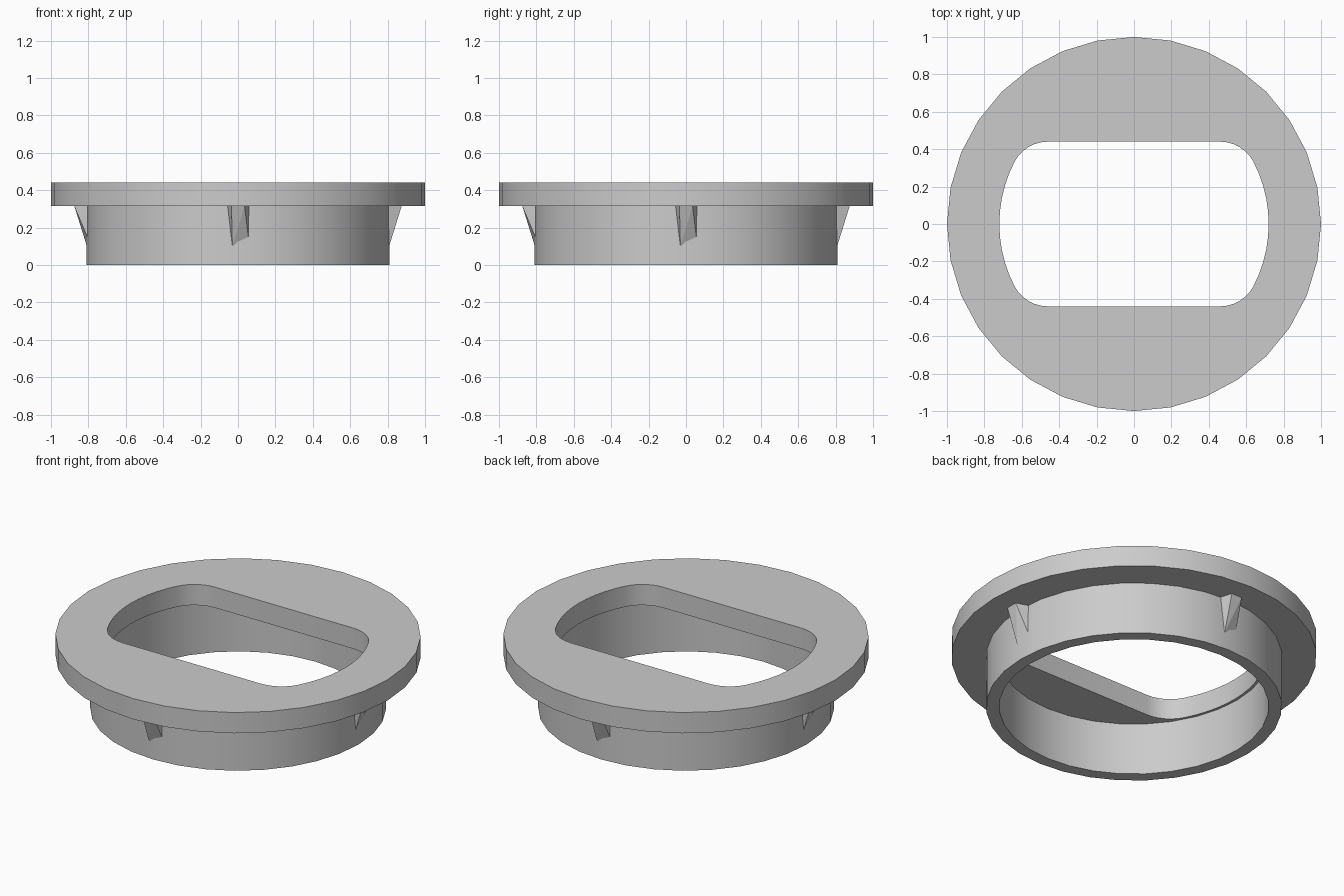
import bpy, bmesh
from math import sin, cos, pi, atan2, sqrt
from mathutils import Matrix

cube = bpy.data.objects.get("Cube")
if cube:
    bpy.data.objects.remove(cube, do_unlink=True)

SIDES = 32
FLANGE_Z, TOP_Z = 0.315, 0.44
SKIRT_R, BORE_R = 0.81, 0.738

grey = bpy.data.materials.new("light grey plastic")
grey.use_nodes = True
grey.diffuse_color = (0.6, 0.6, 0.6, 1)
grey.node_tree.nodes["Principled BSDF"].inputs["Base Color"].default_value = (0.6, 0.6, 0.6, 1)


def arc(cx, cy, r, start, end, steps):
    return [(cx + r * cos(start + (end - start) * i / steps),
             cy + r * sin(start + (end - start) * i / steps)) for i in range(steps + 1)]


def circle(r):
    return arc(0, 0, r, 0, 2 * pi, SIDES)[:-1]


def finish(name, bm, smooth=True):
    bmesh.ops.recalc_face_normals(bm, faces=bm.faces)
    mesh = bpy.data.meshes.new(name)
    bm.to_mesh(mesh)
    bm.free()
    mesh.materials.append(grey)
    obj = bpy.data.objects.new(name, mesh)
    bpy.context.collection.objects.link(obj)
    bpy.ops.object.select_all(action='DESELECT')
    obj.select_set(True)
    bpy.context.view_layer.objects.active = obj
    if smooth:
        bpy.ops.object.shade_smooth_by_angle(angle=pi / 6)
    return obj


def holed_plate(name, outer, inner, z0, z1):
    """Extrude the area between two closed outlines."""
    bm = bmesh.new()
    for loop in (outer, inner):
        verts = [bm.verts.new((x, y, z0)) for x, y in loop]
        for a, b in zip(verts, verts[1:] + verts[:1]):
            bm.edges.new((a, b))
    bmesh.ops.triangle_fill(bm, edges=bm.edges[:], use_beauty=True)
    bmesh.ops.dissolve_limit(bm, angle_limit=0.01, verts=[], edges=bm.edges[:])
    ext = bmesh.ops.extrude_face_region(bm, geom=bm.faces[:], use_keep_orig=True)
    moved = [g for g in ext["geom"] if isinstance(g, bmesh.types.BMVert)]
    bmesh.ops.translate(bm, verts=moved, vec=(0, 0, z1 - z0))
    bmesh.ops.triangulate(bm, faces=[f for f in bm.faces if len(f.verts) > 4])
    return finish(name, bm)


# Opening: a circle cut by two flats, with filleted corners
R, FLAT, FILLET = 0.72, 0.44, 0.2
fy = FLAT - FILLET
fx = sqrt((R - FILLET) ** 2 - fy ** 2)
t = atan2(fy, fx)
right_half = (arc(fx, -fy, FILLET, -pi / 2, -t, 6)[:-1]
              + arc(0, 0, R, -t, t, 10)
              + arc(fx, fy, FILLET, t, pi / 2, 6)[1:])
opening = right_half + [(-x, -y) for x, y in right_half]
holed_plate("flange", circle(1.0), opening, FLANGE_Z, TOP_Z)

# Skirt ring below the flange
bm = bmesh.new()
rings = [[bm.verts.new((x, y, z)) for x, y in circle(r)]
         for r, z in ((SKIRT_R, FLANGE_Z), (SKIRT_R, 0), (BORE_R, 0), (BORE_R, FLANGE_Z))]
for a, b in zip(rings, rings[1:]):
    for i in range(SIDES):
        j = (i + 1) % SIDES
        bm.faces.new((a[i], a[j], b[j], b[i]))
finish("skirt", bm)

# Four tapered snap ribs around the skirt
for k, side in enumerate(("front", "left", "back", "right")):
    bm = bmesh.new()
    for x, y, z in ((-0.035, -0.875, FLANGE_Z), (0.035, -0.875, FLANGE_Z),
                    (-0.057, -0.8, FLANGE_Z), (0.06, -0.8, FLANGE_Z),
                    (-0.03, -0.808, 0.1), (0.055, -0.805, 0.15)):
        bm.verts.new((x, y, z))
    bmesh.ops.convex_hull(bm, input=bm.verts[:])
    bm.transform(Matrix.Rotation(k * pi / 2, 4, 'Z'))
    finish(side + "_rib", bm, smooth=False)
